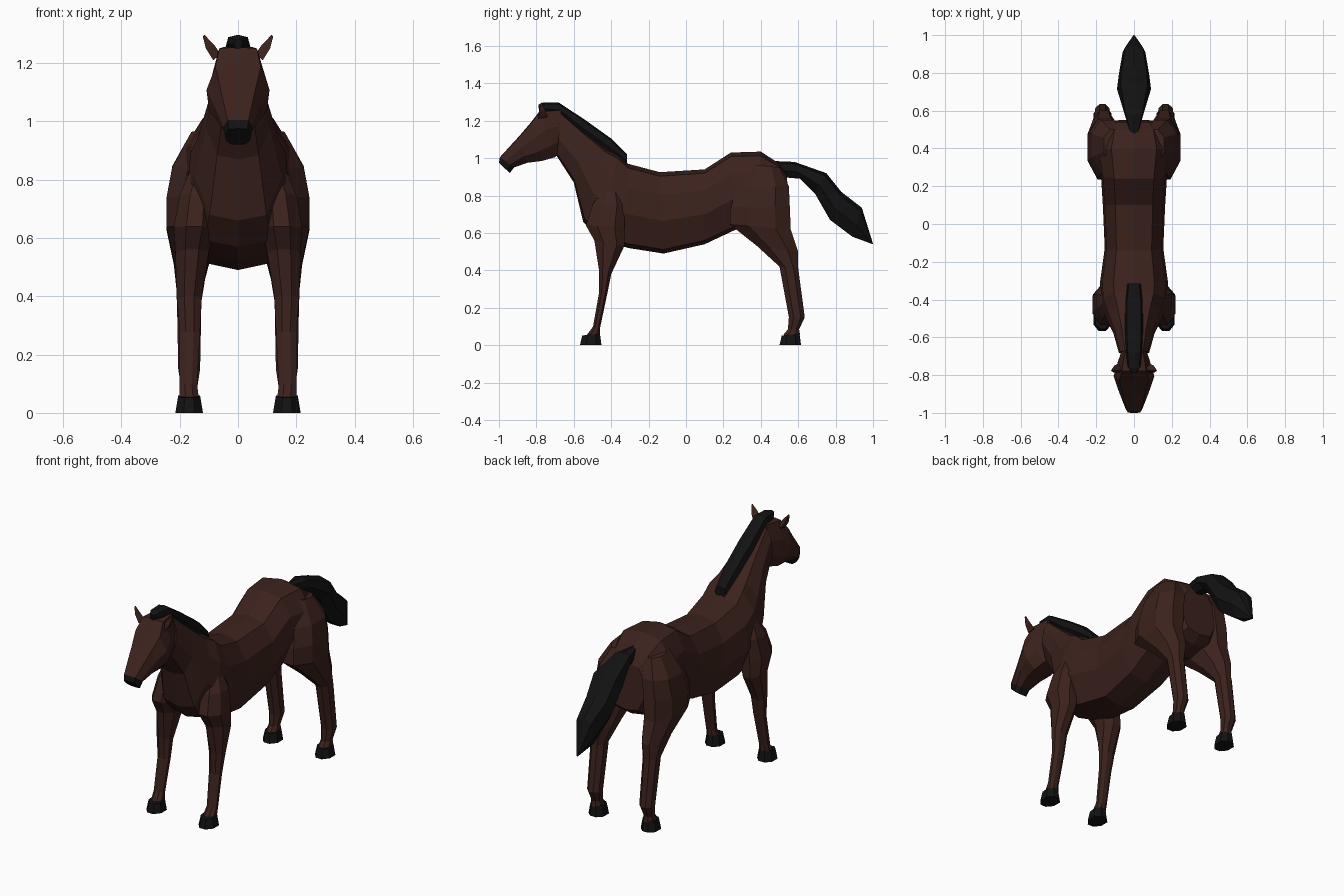
import bpy, bmesh


def material(name, rgb):
    m = bpy.data.materials.new(name)
    m.diffuse_color = (*rgb, 1)
    return m


COAT = material("brown coat", (0.045, 0.016, 0.012))
BLACK = material("black hair", (0.006, 0.006, 0.006))


def loft(name, rings, mat, mirror=False):
    """Skin a list of closed point rings, capping both ends."""
    bm = bmesh.new()
    loops = [[bm.verts.new(p) for p in r] for r in rings]
    n = len(loops[0])
    for a, b in zip(loops, loops[1:]):
        for i in range(n):
            j = (i + 1) % n
            bm.faces.new((a[i], a[j], b[j], b[i]))
    bm.faces.new(loops[0])
    bm.faces.new(loops[-1][::-1])
    bmesh.ops.remove_doubles(bm, verts=bm.verts, dist=0.0005)
    bmesh.ops.recalc_face_normals(bm, faces=bm.faces)
    me = bpy.data.meshes.new(name)
    bm.to_mesh(me)
    bm.free()
    me.materials.append(mat)
    ob = bpy.data.objects.new(name, me)
    bpy.context.collection.objects.link(ob)
    if mirror:
        ob.modifiers.new("Mirror", 'MIRROR')
    return ob


def body_ring(ty, tz, by, bz, w, profile):
    """Symmetric ring between a top and a bottom point; profile = (side, drop)."""
    half = [(s * w, ty + (by - ty) * t, tz + (bz - tz) * t) for s, t in profile]
    return half + [(-x, y, z) for x, y, z in reversed(half) if x > 1e-6]


def leg_ring(fy, fz, by, bz, x0, x1):
    """Eight-sided ring between a front and a back point."""
    sect = [(0, .3), (0, .7), (.3, 1), (.75, 1), (1, .7), (1, .3), (.75, 0), (.3, 0)]
    return [(x0 + (x1 - x0) * s, fy + (by - fy) * t, fz + (bz - fz) * t)
            for t, s in sect]


TRUNK = [(0, 0), (.6, .05), (.93, .28), (1, .6), (.65, .95), (0, 1)]
HEAD = [(0, 0), (.72, .02), (1, .4), (.92, .75), (.5, 1), (0, 1)]
HAIR = [(0, 0), (.8, .12), (1, .6), (.5, 1), (0, 1)]

# Trunk and neck
trunk = [(.54, .91, .55, .64, .12), (.50, .97, .50, .60, .17), (.40, 1.035, .38, .58, .20),
         (.24, 1.03, .27, .62, .175), (.10, .94, .10, .54, .165), (-.14, .925, -.12, .49, .155),
         (-.31, .97, -.31, .52, .18), (-.36, 1.02, -.47, .57, .175), (-.42, 1.05, -.55, .66, .15),
         (-.54, 1.14, -.60, .87, .11), (-.67, 1.25, -.69, 1.01, .08)]
loft("trunk_and_neck", [body_ring(*r, TRUNK) for r in trunk], COAT)

# Head
head = [(-.67, 1.26, -.66, 1.04, .065), (-.78, 1.255, -.70, 1.005, .09),
        (-.83, 1.19, -.77, .985, .108), (-.89, 1.12, -.85, .975, .085),
        (-.995, 1.005, -.92, .95, .05)]
loft("head", [body_ring(*r, HEAD) for r in head], COAT)
muzzle = [(-.995, 1.005, -.92, .95, .05), (-1.0, .975, -.942, .92, .045)]
loft("muzzle", [body_ring(*r, HEAD) for r in muzzle], BLACK)

# Ears
loft("ear", [[(.06, -.77, 1.23), (.085, -.79, 1.21), (.085, -.74, 1.22)],
             [(.08, -.775, 1.26), (.11, -.785, 1.25), (.105, -.75, 1.25)],
             [(.115, -.775, 1.297), (.121, -.778, 1.292), (.118, -.77, 1.295)]], COAT, True)

# Mane
mane = [(-.79, 1.285, -.785, 1.25, .015), (-.765, 1.297, -.74, 1.24, .035),
        (-.68, 1.297, -.67, 1.23, .042), (-.54, 1.205, -.56, 1.13, .048),
        (-.40, 1.105, -.42, 1.03, .045), (-.315, 1.02, -.315, .96, .035)]
loft("mane", [body_ring(*r, HAIR) for r in mane], BLACK)

# Tail
tail = [(.46, .985, .50, .90, .02), (.58, .98, .61, .89, .055), (.75, .92, .69, .81, .09),
        (.83, .82, .77, .67, .08), (.94, .735, .89, .58, .06), (1.0, .542, .998, .54, .004)]
loft("tail", [body_ring(*r, HAIR) for r in tail], BLACK)

# Hind legs
hind = [(.33, .97, .50, .95, .05, .16), (.27, .84, .55, .85, .05, .225),
        (.24, .74, .555, .74, .06, .245), (.235, .645, .56, .62, .07, .245),
        (.38, .53, .60, .50, .10, .22), (.50, .42, .60, .41, .125, .21),
        (.55, .15, .635, .15, .13, .205), (.545, .085, .605, .085, .14, .195),
        (.52, .055, .61, .055, .135, .20)]
loft("hind_leg", [leg_ring(*r) for r in hind], COAT, True)

# Front legs
front = [(-.44, .84, -.36, .84, .08, .16), (-.50, .75, -.325, .75, .08, .20),
         (-.535, .64, -.33, .63, .08, .22), (-.49, .56, -.33, .53, .10, .215),
         (-.465, .40, -.40, .38, .125, .21), (-.465, .28, -.42, .28, .13, .20),
         (-.497, .10, -.46, .09, .14, .20), (-.53, .055, -.46, .055, .135, .20)]
loft("front_leg", [leg_ring(*r) for r in front], COAT, True)

# Hooves
for name, y in (("hind_hoof", .50), ("front_hoof", -.567)):
    loft(name, [leg_ring(y + .012, .052, y + .107, .062, .13, .205),
                leg_ring(y, 0, y + .115, 0, .12, .215)], BLACK, True)
